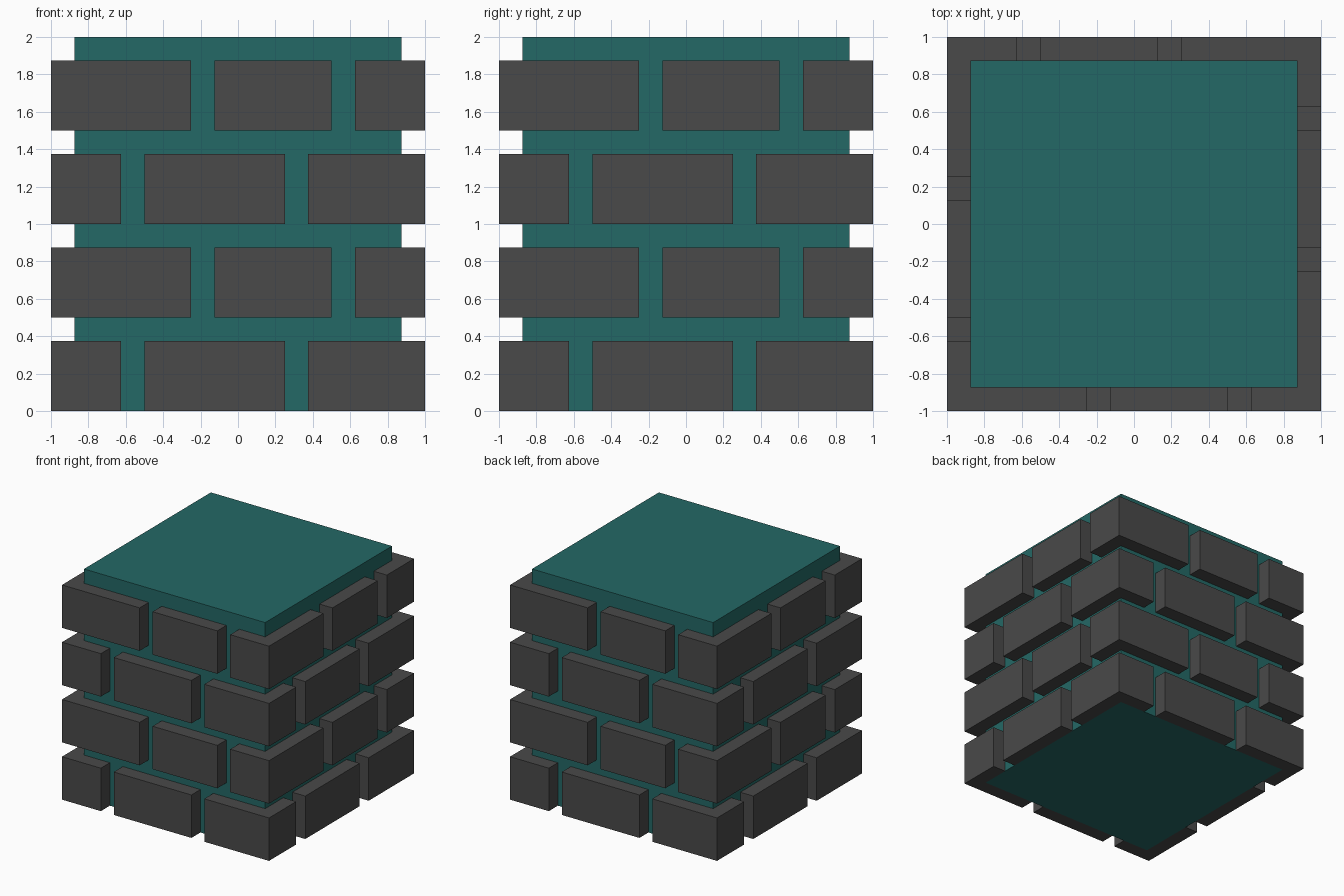
import bpy, bmesh, math
from mathutils import Matrix

if "Cube" in bpy.data.objects:
    bpy.data.objects.remove(bpy.data.objects["Cube"])

OUT, IN = 1.0, 0.875      # half widths of brick face and mortar core
BRICK_H, PITCH = 0.375, 0.5


def material(name, rgb):
    m = bpy.data.materials.new(name)
    m.diffuse_color = (*rgb, 1.0)
    m.use_nodes = True
    m.node_tree.nodes["Principled BSDF"].inputs["Base Color"].default_value = m.diffuse_color
    return m


teal = material("teal mortar", (0.0176, 0.140, 0.132))
grey = material("dark grey brick", (0.0670, 0.0670, 0.0670))


def prism(name, profile, z0, z1, mat, quarter=0):
    """Extrude a counter-clockwise outline upward, turned by quarter turns about z."""
    bm = bmesh.new()
    face = bm.faces.new([bm.verts.new((x, y, z0)) for x, y in profile])
    top = bmesh.ops.extrude_face_region(bm, geom=[face])["geom"]
    bmesh.ops.translate(bm, vec=(0, 0, z1 - z0),
                        verts=[v for v in top if isinstance(v, bmesh.types.BMVert)])
    bmesh.ops.rotate(bm, verts=bm.verts, cent=(0, 0, 0),
                     matrix=Matrix.Rotation(quarter * math.pi / 2, 3, 'Z'))
    bmesh.ops.recalc_face_normals(bm, faces=bm.faces)
    mesh = bpy.data.meshes.new(name)
    bm.to_mesh(mesh)
    bm.free()
    mesh.materials.append(mat)
    obj = bpy.data.objects.new(name, mesh)
    bpy.context.collection.objects.link(obj)
    return obj


# Mortar core
prism("mortar_core", [(-IN, -IN), (IN, -IN), (IN, IN), (-IN, IN)], 0, 2, teal)

# Courses: middle brick start and end, corner brick start, corner brick return end
courses = [(-0.5, 0.25, 0.375, -0.625), (-0.125, 0.5, 0.625, -0.25)]

for row in range(4):
    p, q, a, b = courses[row % 2]
    z = row * PITCH
    middle = [(p, -OUT), (q, -OUT), (q, -IN), (p, -IN)]
    corner = [(a, -OUT), (OUT, -OUT), (OUT, b), (IN, b), (IN, -IN), (a, -IN)]
    for side in range(4):
        prism(f"middle_brick_{row}_{side}", middle, z, z + BRICK_H, grey, side)
        prism(f"corner_brick_{row}_{side}", corner, z, z + BRICK_H, grey, side)
